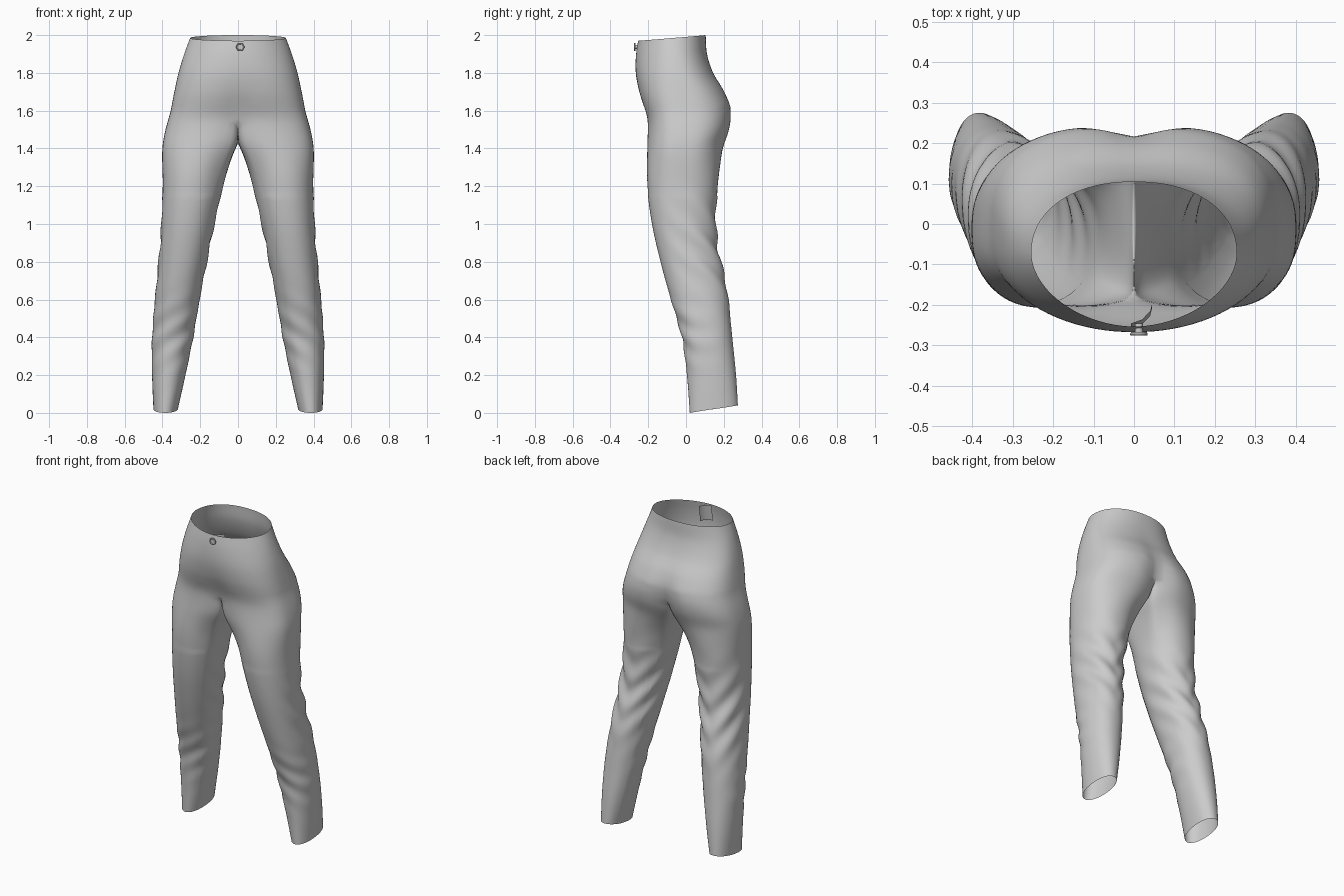
import bpy, bmesh, math
from math import sin, cos, pi, exp

if "Cube" in bpy.data.objects:
    bpy.data.objects.remove(bpy.data.objects["Cube"])

# Silhouette tables: (height, value), read from the front and side outlines
OUTER = [(0, .447), (.2, .455), (.4, .455), (.6, .44), (.8, .42), (1, .405), (1.2, .40),
         (1.4, .402), (1.5, .385), (1.6, .357), (1.7, .337), (1.8, .315), (1.9, .285), (2, .248)]
INNER = [(0, .323), (.2, .278), (.4, .237), (.6, .203), (.8, .165), (1, .125), (1.2, .078),
         (1.3, .05), (1.38, .022), (1.43, 0), (2, 0)]
FRONT = [(0, .02), (.2, .005), (.4, -.022), (.6, -.08), (.8, -.135), (1, -.18), (1.2, -.206),
         (1.4, -.211), (1.55, -.208), (1.6, -.22), (1.7, -.25), (1.8, -.266), (1.9, -.264), (2, -.248)]
BACK = [(0, .277), (.2, .265), (.4, .245), (.6, .225), (.7, .208), (.85, .175), (1, .158), (1.2, .17),
        (1.4, .203), (1.5, .238), (1.6, .246), (1.7, .208), (1.8, .147), (1.9, .112), (2, .104)]


def curve(tab, z):
    """Smooth Hermite interpolation of a table."""
    z = min(max(z, tab[0][0]), tab[-1][0])
    n = len(tab)
    i = next((k for k in range(n - 1) if z <= tab[k + 1][0]), n - 2)

    def slope(k):
        a, b = tab[max(k - 1, 0)], tab[min(k + 1, n - 1)]
        return (b[1] - a[1]) / (b[0] - a[0])
    (z0, v0), (z1, v1) = tab[i], tab[i + 1]
    h = z1 - z0
    t = (z - z0) / h
    return ((1 + 2 * t) * (1 - t) ** 2 * v0 + t * (1 - t) ** 2 * h * slope(i)
            + t * t * (3 - 2 * t) * v1 + t * t * (t - 1) * h * slope(i + 1))


def smooth(t):
    t = min(max(t, 0), 1)
    return t * t * (3 - 2 * t)


def power(v, n):
    return math.copysign(abs(v) ** (2 / n), v)


def hip_point(a, s):
    """Half hip section: a runs front centre -> side -> back centre, s runs down."""
    c = cos(a)
    top = 1.985 - .015 * c
    bottom = 1.48 + (.08 if c > 0 else .05) * c ** 4
    z = top + (bottom - top) * s
    low = smooth((2 - z) / .5)
    mid = -.07 + .07 * low
    n = (1.85 if c > 0 else 2.2) + (1.05 if c > 0 else .5) * low
    x = curve(OUTER, z) * abs(power(sin(a), n)) if 0 < a < pi - 1e-6 else 0
    edge = curve(FRONT, z) if c > 0 else curve(BACK, z)
    y = mid + (edge - mid) * abs(power(c, n))
    dip = (.09 * low ** 4) if c > 0 else .07 * low + .12 * low ** 6
    return x, y * (1 - dip * exp(-(x / .07) ** 2)), z


def leg_point(z, f):
    xo, xi, yf, yb = (curve(t, z) for t in (OUTER, INNER, FRONT, BACK))
    # diagonal folds gathered behind the knee
    back = smooth(.5 + .6 * sin(f))
    fold = .008 * back * exp(-((z - .88) / .24) ** 2) * sin(34 * z - 5 * abs(f - pi / 2) + 1)
    fold += .004 * (1 - back) * exp(-((z - .42) / .15) ** 2) * sin(45 * z + 4 * cos(f))
    return ((xo + xi) / 2 + ((xo - xi) / 2 + fold) * power(cos(f), 2.15),
            (yf + yb) / 2 + ((yb - yf) / 2 + fold) * power(sin(f), 2.15))


def add_mesh(name, bm):
    me = bpy.data.meshes.new(name)
    bm.to_mesh(me)
    bm.free()
    ob = bpy.data.objects.new(name, me)
    bpy.context.collection.objects.link(ob)
    for p in me.polygons:
        p.use_smooth = True
    return ob


# Trousers: one half as hip arcs, then closed leg rings, mirrored across x
N, M, HIP_ROWS, LEG_ROWS = 44, 24, 30, 90
bm = bmesh.new()
rows = [[hip_point(pi * i / N, r / HIP_ROWS) for i in range(N + 1)] for r in range(HIP_ROWS + 1)]
vr = [[bm.verts.new(p) for p in row] for row in rows]
for a, b in zip(vr, vr[1:]):
    for i in range(N):
        bm.faces.new((a[i], b[i], b[i + 1], a[i + 1]))

# Crotch curve closes the last arc into the first leg ring
ring0 = list(rows[-1])
f0, b0 = ring0[0], ring0[-1]
for j in range(1, M):
    t = j / M
    y = b0[1] + (f0[1] - b0[1]) * t
    u = abs(2 * t - 1) ** 2.5
    ring0.append((0, y, 1.43 + ((f0 if t > .5 else b0)[2] - 1.43) * u))
prev = vr[-1] + [bm.verts.new(p) for p in ring0[N + 1:]]

start = []
for x, y, z in ring0:
    xo, xi, yf, yb = (curve(t, z) for t in (OUTER, INNER, FRONT, BACK))
    f = math.atan2((y - (yf + yb) / 2) / (yb - yf), (x - (xo + xi) / 2) / (xo - xi))
    if f < -pi / 2 - .9 or f > pi:
        f += 2 * pi
    lx, ly = leg_point(z, f)
    start.append((f, z, x - lx, y - ly))

for r in range(1, LEG_ROWS + 1):
    t = r / LEG_ROWS
    keep = 1 - smooth(t / .2)
    ring = []
    for f, z0, dx, dy in start:
        hem = .02 + .02 * sin(f)
        z = z0 + (hem - z0) * t
        x, y = leg_point(z, f)
        ring.append(bm.verts.new((max(x + dx * keep, .002), y + dy * keep, z)))
    for i in range(len(ring)):
        k = (i + 1) % len(ring)
        bm.faces.new((prev[i], ring[i], ring[k], prev[k]))
    prev = ring
# relax the crotch transition, leaving the centre line in place
relax = [v for v in bm.verts if 1.15 < v.co.z < 1.62 and v.co.x > .001]
for _ in range(6):
    bmesh.ops.smooth_vert(bm, verts=relax, factor=.5, use_axis_x=True, use_axis_y=True, use_axis_z=True)
trousers = add_mesh("trousers", bm)
mirror = trousers.modifiers.new("mirror", 'MIRROR')
mirror.merge_threshold = .001

# Fly flap tucked inside the waist opening
bm = bmesh.new()
cols = []
for x, y in ((-.008, -.246), (.02, -.236), (.04, -.215), (.045, -.195)):
    cols.append([bm.verts.new((x, y - .012 * smooth(k / 2), 1.968 - .05 * k)) for k in range(3)])
for a, b in zip(cols, cols[1:]):
    for k in range(2):
        bm.faces.new((a[k], a[k + 1], b[k + 1], b[k]))
add_mesh("fly_flap", bm)


# Waist button: shank, disc and raised rim
def disc(name, radius, depth, y):
    bpy.ops.mesh.primitive_cylinder_add(vertices=24, radius=radius, depth=depth,
                                        location=(.012, y, 1.937), rotation=(pi / 2, 0, 0))
    ob = bpy.context.object
    ob.name = name
    bpy.ops.object.shade_smooth_by_angle()


disc("button_shank", .01, .025, -.258)
disc("button_disc", .02, .006, -.27)
bpy.ops.mesh.primitive_torus_add(major_radius=.018, minor_radius=.004, major_segments=24,
                                 minor_segments=8, location=(.012, -.272, 1.937),
                                 rotation=(pi / 2, 0, 0))
bpy.context.object.name = "button_rim"
bpy.ops.object.shade_smooth_by_angle()
